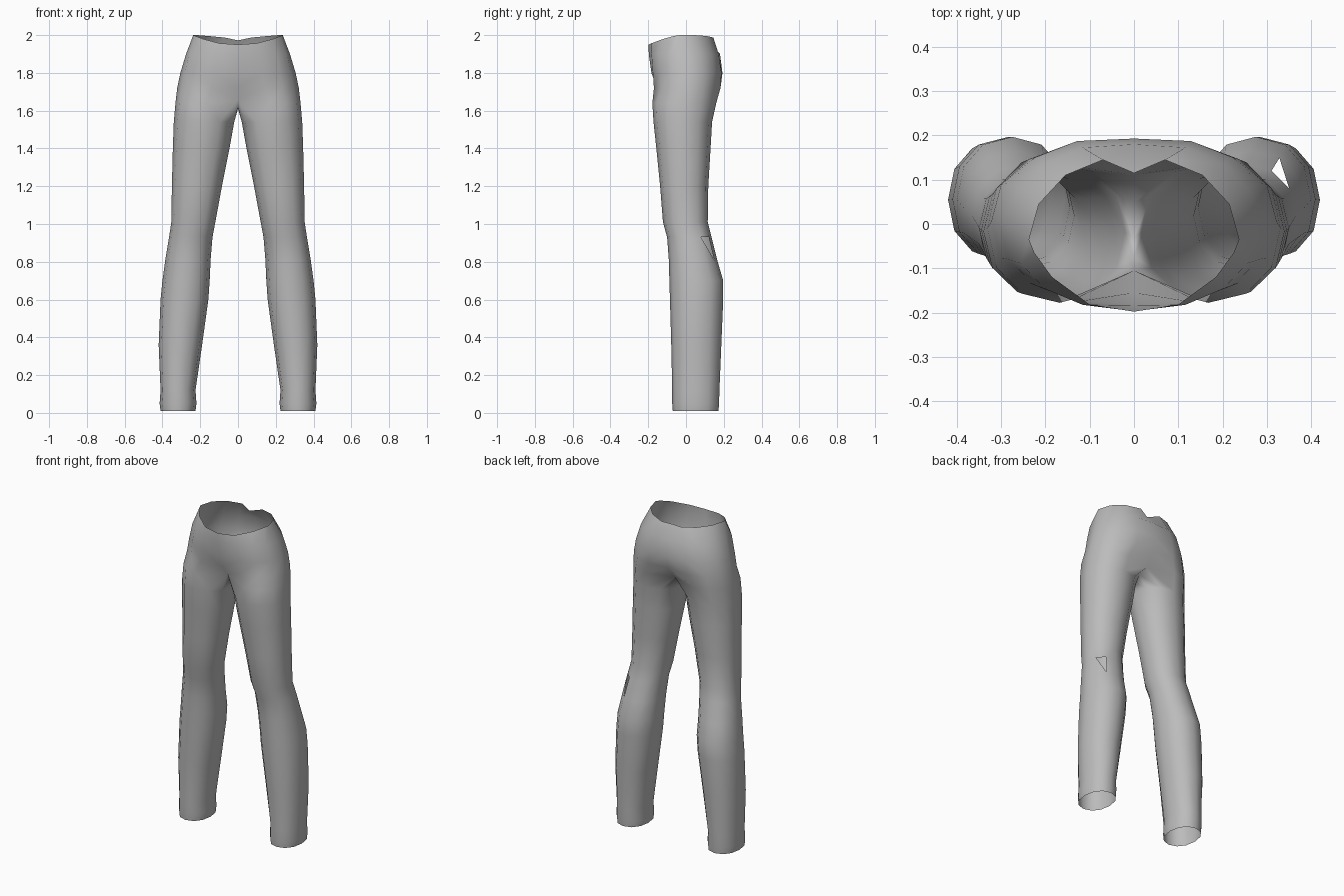
import bpy, bmesh, math

if "Cube" in bpy.data.objects:
    bpy.data.objects.remove(bpy.data.objects["Cube"])

fabric = bpy.data.materials.new("grey fabric")
fabric.diffuse_color = (0.5, 0.5, 0.5, 1)
fabric.use_nodes = True
fabric.node_tree.nodes["Principled BSDF"].inputs["Base Color"].default_value = fabric.diffuse_color

# Leg sections: z, inner x, outer x, front y, back y
LEG = [
    (0.01, 0.225, 0.41, -0.07, 0.172), (0.05, 0.22, 0.415, -0.073, 0.175),
    (0.12, 0.225, 0.41, -0.073, 0.177), (0.36, 0.19, 0.42, -0.078, 0.187),
    (0.60, 0.157, 0.41, -0.085, 0.197), (0.70, 0.15, 0.40, -0.088, 0.197),
    (0.81, 0.145, 0.385, -0.091, 0.165), (0.93, 0.135, 0.365, -0.10, 0.135),
    (1.01, 0.12, 0.353, -0.122, 0.115), (1.20, 0.085, 0.35, -0.137, 0.118),
    (1.40, 0.045, 0.345, -0.157, 0.13), (1.54, 0.02, 0.34, -0.172, 0.138),
]
# Hip sections: z, half width, front y, back y, front centre y, back centre y
HIP = [
    (1.72, 0.322, -0.182, 0.195, -0.155, 0.175),
    (1.80, 0.305, -0.188, 0.20, -0.183, 0.193),
    (1.90, 0.275, -0.195, 0.185, -0.197, 0.18),
]
# Waist edge, from front centre round the side to back centre
WAIST = [(0, -0.198, 1.95), (0.10, -0.182, 1.957), (0.185, -0.12, 1.98),
         (0.225, -0.065, 1.995), (0.237, -0.035, 2.0), (0.215, 0.045, 2.0),
         (0.155, 0.11, 1.995), (0.07, 0.145, 1.987), (0, 0.115, 1.972)]
N = 12


def spow(v, p):
    return math.copysign(abs(v) ** p, v)


def leg_ring(z, xi, xo, yf, yb):
    pts = []
    for i in range(N):
        a = math.radians(-120 + 30 * i)
        pts.append(((xi + xo) / 2 + (xo - xi) / 2 * spow(math.cos(a), 0.92),
                    (yf + yb) / 2 + (yb - yf) / 2 * spow(math.sin(a), 0.92), z))
    return pts


def hip_ring(z, w, yf, yb, cf, cb):
    pts = []
    for i in range(9):
        a = math.radians(-90 + 22.5 * i)
        pts.append((w * spow(math.cos(a), 0.9),
                    (yf + yb) / 2 + (yb - yf) / 2 * spow(math.sin(a), 0.85), z))
    pts[0], pts[8] = (0, cf, z), (0, cb, z)
    return pts


bm = bmesh.new()


def add(pts):
    return [bm.verts.new(p) for p in pts]


def bridge(a, b, closed):
    n = len(b)
    for i in range(n if closed else n - 1):
        j = (i + 1) % n
        bm.faces.new((a[i], a[j], b[j], b[i]))


# One leg
rings = [add(leg_ring(*s)) for s in LEG]
for a, b in zip(rings, rings[1:]):
    bridge(a, b, True)

# Crotch section: the inner points meet on the centre line
crotch = leg_ring(1.64, 0.005, 0.331, -0.178, 0.16)
crotch[0], crotch[8] = (0, -0.105, 1.66), (0, 0.11, 1.64)
crotch[9], crotch[10], crotch[11] = (0, 0.05, 1.618), (0, -0.03, 1.61), (0, -0.075, 1.625)
crotch = add(crotch)
bridge(rings[-1], crotch, True)

# Half of the hips up to the waist edge
prev = crotch
for pts in [hip_ring(*s) for s in HIP] + [WAIST]:
    cur = add(pts)
    bridge(prev, cur, False)
    prev = cur

# Other half, joined along the centre
dup = bmesh.ops.duplicate(bm, geom=bm.verts[:] + bm.edges[:] + bm.faces[:])["geom"]
for v in dup:
    if isinstance(v, bmesh.types.BMVert):
        v.co.x *= -1

# Small tear behind one knee
low, high = rings[6], rings[7]
quad = next(f for f in bm.faces if {low[5], low[6], high[5], high[6]} == set(f.verts))
bm.faces.remove(quad)
bm.faces.new((low[5], low[6], high[5]))

bmesh.ops.remove_doubles(bm, verts=bm.verts, dist=0.0005)
bmesh.ops.recalc_face_normals(bm, faces=bm.faces)
mesh = bpy.data.meshes.new("trousers")
bm.to_mesh(mesh)
bm.free()
mesh.materials.append(fabric)
trousers = bpy.data.objects.new("trousers", mesh)
bpy.context.collection.objects.link(trousers)
for p in mesh.polygons:
    p.use_smooth = True
